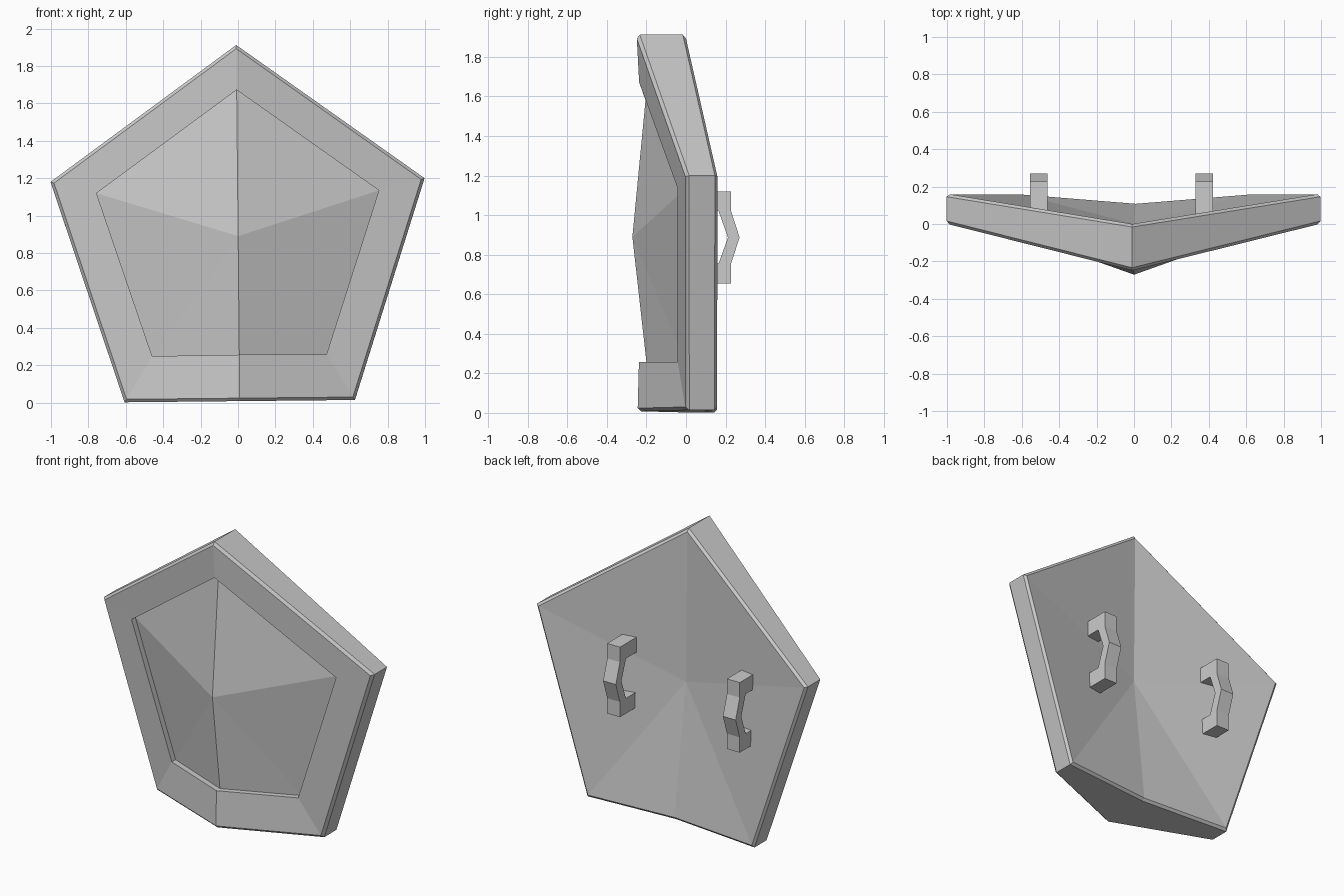
import bpy, bmesh
from mathutils import Matrix, Vector

if "Cube" in bpy.data.objects:
    bpy.data.objects.remove(bpy.data.objects["Cube"])


def finish(name, bm):
    bmesh.ops.recalc_face_normals(bm, faces=bm.faces)
    mesh = bpy.data.meshes.new(name)
    bm.to_mesh(mesh)
    bm.free()
    obj = bpy.data.objects.new(name, mesh)
    bpy.context.collection.objects.link(obj)
    return obj


def ring(bm, half):
    """Closed loop from top, side corner, lower corner, bottom; mirrored in x."""
    pts = half + [(-x, y, z) for x, y, z in half[-2:0:-1]]
    return [bm.verts.new(p) for p in pts]


def bridge(bm, a, b):
    n = len(a)
    for i in range(n):
        j = (i + 1) % n
        bm.faces.new((a[i], a[j], b[j], b[i]))


def fan(bm, loop, centre):
    c = bm.verts.new(centre)
    for i in range(len(loop)):
        bm.faces.new((loop[i], loop[(i + 1) % len(loop)], c))


# Shield body: folded pentagon with raised rim and recessed ridged panel
bm = bmesh.new()
back = ring(bm, [(0, 0, 1.912), (1, .162, 1.19), (.616, .16, .008), (0, .11, .008)])
front = ring(bm, [(0, -.25, 1.912), (1, 0, 1.19), (.616, 0, .008), (0, -.245, .008)])
rim = ring(bm, [(0, -.237, 1.672), (.755, -.042, 1.127), (.466, -.042, .253), (0, -.238, .256)])
panel = ring(bm, [(0, -.196, 1.672), (.755, -.002, 1.127), (.466, -.002, .253), (0, -.2, .256)])
fan(bm, back, (0, 0, .89))
bridge(bm, back, front)
bridge(bm, front, rim)
bridge(bm, rim, panel)
fan(bm, panel, (0, -.271, .89))

# Narrow chamfer along the front and back outlines
n = len(back)
outline = [bm.edges.get((l[i], l[(i + 1) % n])) for l in (back, front) for i in range(n)]
bmesh.ops.recalc_face_normals(bm, faces=bm.faces)
bmesh.ops.bevel(bm, geom=outline, offset=.016, segments=1, affect='EDGES')

# The whole plate leans very slightly to one side
bmesh.ops.rotate(bm, verts=bm.verts, cent=Vector((0, 0, .95)),
                 matrix=Matrix.Rotation(-.01, 3, 'Y'))
finish("shield_body", bm)


# Handles: bracket profile (y, z) extruded in x, feet sunk into the plate
profile = [(.05, 1.12), (.228, 1.12), (.228, 1.02), (.271, .887), (.228, .755),
           (.228, .653), (.05, .653), (.05, .755), (.165, .755), (.212, .887),
           (.165, 1.02), (.05, 1.02)]
for name, x in (("left_handle", -.509), ("right_handle", .375)):
    bm = bmesh.new()
    face = bm.faces.new([bm.verts.new((x - .047, y, z)) for y, z in profile])
    ext = bmesh.ops.extrude_face_region(bm, geom=[face])
    moved = [v for v in ext["geom"] if isinstance(v, bmesh.types.BMVert)]
    bmesh.ops.translate(bm, verts=moved, vec=(.094, 0, 0))
    finish(name, bm)
